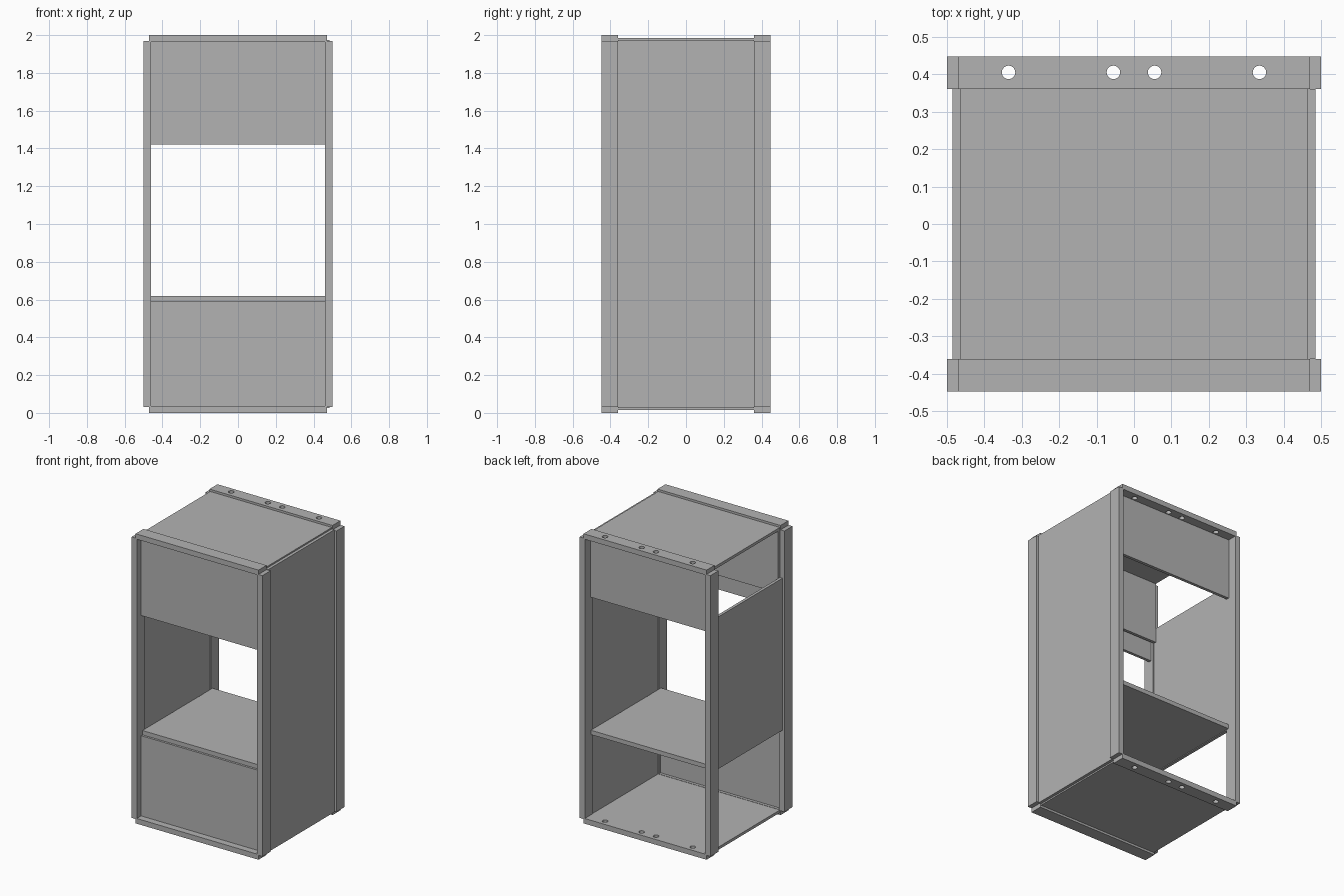
import bpy
import bmesh
from mathutils import Matrix, Vector

cube = bpy.data.objects.get("Cube")
if cube:
    bpy.data.objects.remove(cube, do_unlink=True)

grey = bpy.data.materials.new("plain_grey")
grey.use_nodes = True
grey.diffuse_color = (0.45, 0.45, 0.45, 1)
grey.node_tree.nodes["Principled BSDF"].inputs["Base Color"].default_value = (0.45, 0.45, 0.45, 1)


def link_mesh(name, bm):
    mesh = bpy.data.meshes.new(name)
    bm.to_mesh(mesh)
    bm.free()
    mesh.materials.append(grey)
    obj = bpy.data.objects.new(name, mesh)
    bpy.context.collection.objects.link(obj)
    return obj


def box(name, x, y, z):
    """Box from a (low, high) pair on each axis."""
    lo, hi = Vector((x[0], y[0], z[0])), Vector((x[1], y[1], z[1]))
    bm = bmesh.new()
    bmesh.ops.create_cube(bm, size=1)
    for v in bm.verts:
        v.co = (lo + hi) / 2 + v.co * (hi - lo)
    return link_mesh(name, bm)


def span(a, b, sign):
    """Pair (a, b), flipped to the other side when sign is negative."""
    return tuple(sorted((a * sign, b * sign)))


def drill(obj, xs, y, radius):
    """Cut vertical holes through a bar."""
    bm = bmesh.new()
    for x in xs:
        bmesh.ops.create_cone(bm, cap_ends=True, segments=24, radius1=radius, radius2=radius,
                              depth=5, matrix=Matrix.Translation((x, y, 0)))
    cutter = link_mesh("hole_cutter", bm)
    cutter.hide_render = True
    mod = obj.modifiers.new("holes", 'BOOLEAN')
    mod.operation = 'DIFFERENCE'
    mod.solver = 'EXACT'
    mod.object = cutter
    bpy.context.view_layer.objects.active = obj
    bpy.ops.object.modifier_apply(modifier=mod.name)
    bpy.data.objects.remove(cutter, do_unlink=True)


# Corner posts and the flat bars joining them at top and bottom
for fy, end in ((-1, "front"), (1, "back")):
    depth = span(0.36, 0.447, fy)
    for sx, side in ((1, "left"), (-1, "right")):
        box(f"{end}_{side}_post", span(0.46, 0.5, sx), depth, (0.03, 1.97))
    for level, z in (("bottom", (0, 0.036)), ("top", (1.964, 2))):
        rail = box(f"{end}_{level}_rail", (-0.47, 0.47), depth, z)
        if end == "back":
            drill(rail, (-0.335, -0.055, 0.055, 0.335), 0.405, 0.018)

# Top, bottom and shelf boards
box("top_panel", (-0.465, 0.465), (-0.36, 0.36), (1.966, 1.985))
box("bottom_panel", (-0.465, 0.465), (-0.36, 0.36), (0.015, 0.034))
box("shelf", (-0.46, 0.46), (-0.385, 0.38), (0.59, 0.62))

# Side panels: the left is full height, the right leaves openings above and below
box("left_panel", (0.465, 0.485), (-0.36, 0.36), (0.025, 1.975))
box("right_middle_panel", (-0.485, -0.465), (-0.36, 0.36), (0.59, 1.64))

# Front and back panels
box("front_upper_panel", (-0.46, 0.46), (-0.40, -0.38), (1.42, 1.965))
box("front_lower_panel", (-0.46, 0.46), (-0.40, -0.38), (0.035, 0.59))
box("inner_front_panel", (-0.465, 0.465), (-0.36, -0.34), (1.54, 1.967))
box("back_upper_panel", (-0.46, 0.46), (0.362, 0.383), (1.54, 1.966))
